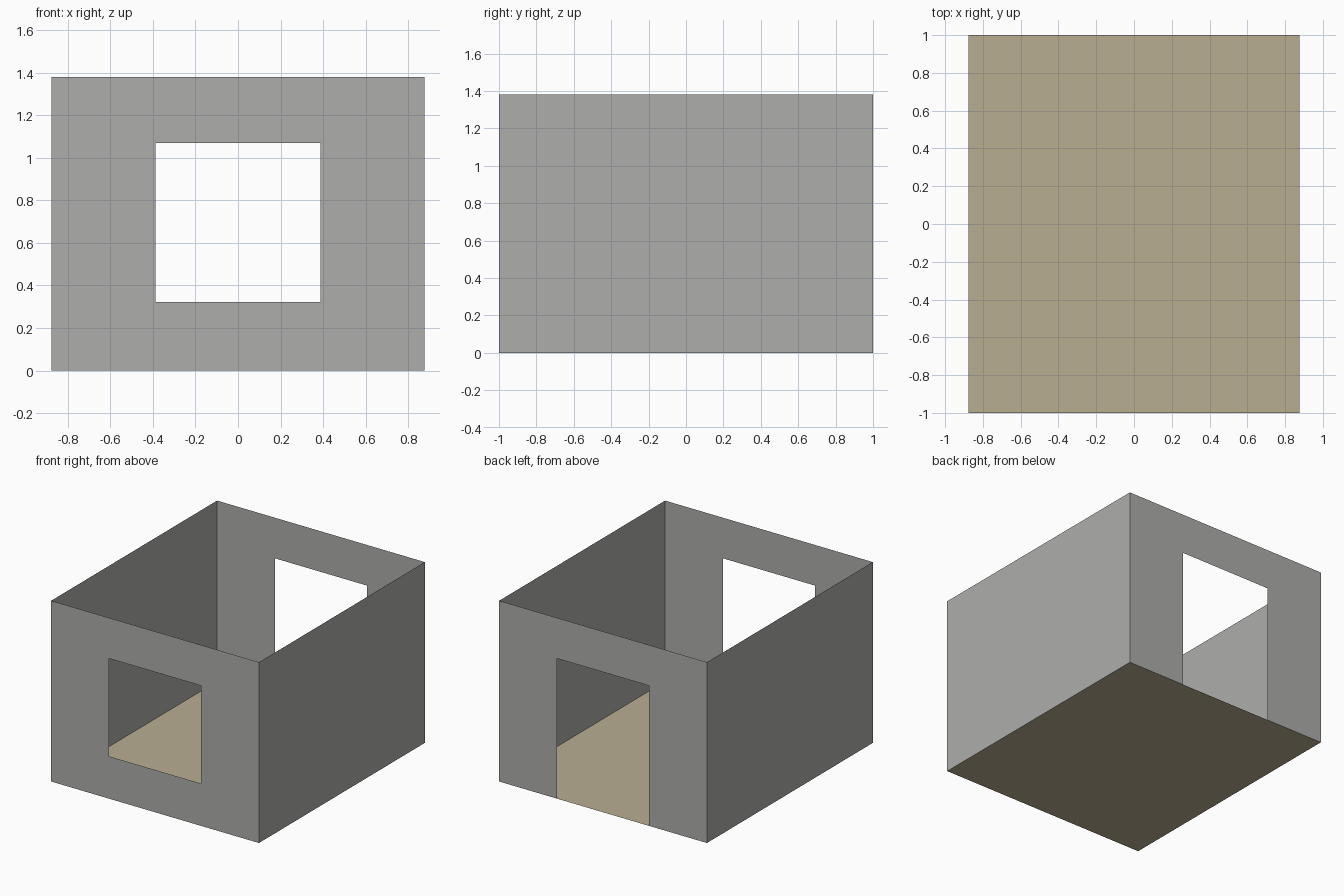
import bpy

if "Cube" in bpy.data.objects:
    bpy.data.objects.remove(bpy.data.objects["Cube"])

W, D, H = 0.877, 1.0, 1.38      # half width, half depth, wall height
HOLE, TOP, SILL = 0.387, 1.07, 0.323


def material(name, rgb):
    m = bpy.data.materials.new(name)
    m.diffuse_color = (*rgb, 1)
    m.use_nodes = True
    m.node_tree.nodes["Principled BSDF"].inputs["Base Color"].default_value = m.diffuse_color
    return m


grey = material("wall grey", (0.42, 0.42, 0.41))
tan = material("floor tan", (0.48, 0.42, 0.29))


def sheet(name, quads, mat):
    """Thin single-sided sheet from a few quads."""
    verts = [v for q in quads for v in q]
    faces = [range(i, i + 4) for i in range(0, len(verts), 4)]
    me = bpy.data.meshes.new(name)
    me.from_pydata(verts, [], [tuple(f) for f in faces])
    me.materials.append(mat)
    ob = bpy.data.objects.new(name, me)
    bpy.context.collection.objects.link(ob)
    return ob


def polygon_wall(name, loops, y):
    """End wall made of flat polygons given as (x, z) outlines, facing outward."""
    s = -1 if y > 0 else 1
    verts, faces = [], []
    for loop in loops:
        faces.append(tuple(range(len(verts), len(verts) + len(loop))))
        verts += [(s * x, y, z) for x, z in loop]
    me = bpy.data.meshes.new(name)
    me.from_pydata(verts, [], faces)
    me.materials.append(grey)
    bpy.context.collection.objects.link(bpy.data.objects.new(name, me))


# Floor
sheet("floor", [[(-W, -D, 0), (W, -D, 0), (W, D, 0), (-W, D, 0)]], tan)

# Side walls
sheet("right_wall", [[(W, -D, 0), (W, D, 0), (W, D, H), (W, -D, H)]], grey)
sheet("left_wall", [[(-W, D, 0), (-W, -D, 0), (-W, -D, H), (-W, D, H)]], grey)

# Front wall: two U-shaped halves around the window
right_half = [(0, 0), (W, 0), (W, H), (0, H), (0, TOP), (HOLE, TOP), (HOLE, SILL), (0, SILL)]
left_half = [(-x, z) for x, z in reversed(right_half)]
polygon_wall("front_window_wall", [right_half, left_half], -D)

# Back wall: one arch outline around the doorway
arch = [(-W, 0), (-HOLE, 0), (-HOLE, TOP), (HOLE, TOP), (HOLE, 0), (W, 0), (W, H), (-W, H)]
polygon_wall("back_door_wall", [arch], D)
